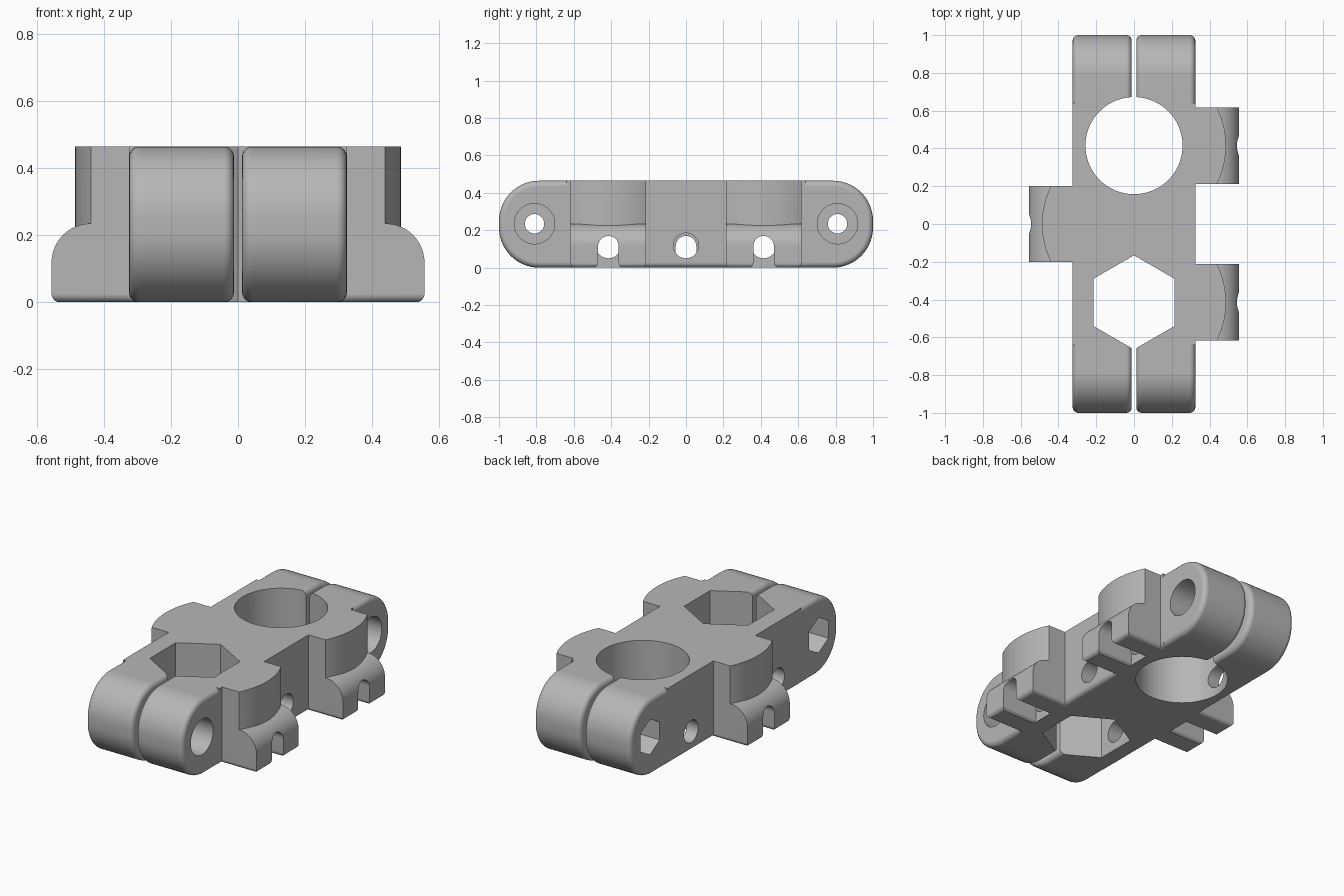
import bpy, bmesh
from math import sin, cos, pi, radians

if "Cube" in bpy.data.objects:
    bpy.data.objects.remove(bpy.data.objects["Cube"], do_unlink=True)

H = 0.465        # height of the block
W = 0.325        # half width of the block
PITCH = 0.415    # distance of the main bores from the middle

grey = bpy.data.materials.new("light_grey")
grey.use_nodes = True
grey.diffuse_color = (0.47, 0.47, 0.47, 1)
for node in grey.node_tree.nodes:
    if node.type == 'BSDF_PRINCIPLED':
        node.inputs["Base Color"].default_value = grey.diffuse_color
        node.inputs["Roughness"].default_value = 0.6


def arc(cx, cy, r, a0, a1, n):
    """Points on an arc, angles in degrees."""
    angles = [radians(a0 + (a1 - a0) * i / n) for i in range(n + 1)]
    return [(cx + r * cos(a), cy + r * sin(a)) for a in angles]


def ngon(cx, cy, r, n):
    return arc(cx, cy, r, 90, 450, n)[:-1]


def prism(name, points, axis, a, b, fillet=0, rule=None):
    """Extrude a 2D outline along an axis, then round the edges the rule picks."""
    place = {'x': lambda t, u, v: (t, u, v),
             'y': lambda t, u, v: (u, t, v),
             'z': lambda t, u, v: (u, v, t)}[axis]
    bm = bmesh.new()
    ends = [[bm.verts.new(place(t, u, v)) for u, v in points] for t in (a, b)]
    for ring in ends:
        bm.faces.new(ring)
    n = len(points)
    for i in range(n):
        j = (i + 1) % n
        bm.faces.new((ends[0][i], ends[0][j], ends[1][j], ends[1][i]))
    bmesh.ops.recalc_face_normals(bm, faces=bm.faces)
    if fillet:
        edges = [e for e in bm.edges if rule(e.verts[0].co, e.verts[1].co)]
        bmesh.ops.bevel(bm, geom=edges, offset=fillet, segments=5,
                        profile=0.5, affect='EDGES')
        bmesh.ops.recalc_face_normals(bm, faces=bm.faces)
    mesh = bpy.data.meshes.new(name)
    bm.to_mesh(mesh)
    bm.free()
    mesh.materials.append(grey)
    obj = bpy.data.objects.new(name, mesh)
    bpy.context.collection.objects.link(obj)
    return obj


def combine(target, tool, operation):
    """Apply one boolean step and discard the tool."""
    tool.hide_render = True
    bpy.context.view_layer.objects.active = target
    mod = target.modifiers.new("step", 'BOOLEAN')
    mod.operation = operation
    mod.solver = 'EXACT'
    mod.object = tool
    bpy.ops.object.modifier_apply(modifier=mod.name)
    bpy.data.objects.remove(tool, do_unlink=True)


# Core block with softened lower edges
block = prism("clamp_block", [(-W, 0), (W, 0), (W, H), (-W, H)], 'y', -0.64, 0.64, 0.028,
              lambda p, q: p.z == q.z == 0 and p.x == q.x)

# Four rounded clamp jaws, leaving a thin slot between each pair
R = 0.215
for sy in (-1, 1):
    side = [(0.5, 0)] + arc(1 - R, R, R, -90, 0, 14) + arc(1 - R, H - R, R, 0, 90, 14) + [(0.5, H)]
    outline = [(sy * y, z) for y, z in side]
    for sx in (-1, 1):
        jaw = prism("jaw", outline, 'x', sx * 0.012, sx * W, 0.03,
                    lambda p, q: abs(p.x - q.x) < 1e-6)
        combine(block, jaw, 'UNION')

# Three side lugs: a rounded foot below and a curved pad above
lugs = [(1, PITCH), (1, -PITCH), (-1, 0)]
HALF = 0.202
for sx, cy in lugs:
    foot = [(0.25, 0), (0.557, 0)] + arc(0.44, 0.118, 0.117, 0, 90, 12) + [(0.25, 0.235)]
    combine(block, prism("lug_foot", [(sx * x, z) for x, z in foot], 'y',
                         cy - HALF, cy + HALF, 0.025,
                         lambda p, q: p.z == q.z == 0 and max(abs(p.x), abs(q.x)) > 0.3),
            'UNION')
    pad = [(0.25, -HALF)] + arc(0.037, 0, 0.45, -26.7, 26.7, 20) + [(0.25, HALF)]
    pad = [(sx * x, cy + max(-HALF, min(HALF, y))) for x, y in pad]
    combine(block, prism("lug_pad", pad, 'z', 0.1, H), 'UNION')

# Main vertical bores: one round, one hexagonal
combine(block, prism("round_bore", ngon(0, PITCH, 0.257, 72), 'z', -0.1, 0.6), 'DIFFERENCE')
combine(block, prism("hex_bore", ngon(0, -PITCH, 0.249, 6), 'z', -0.1, 0.6), 'DIFFERENCE')

# Cross holes through the block
for cy in (-PITCH, 0, PITCH):
    combine(block, prism("cross_hole", ngon(cy, 0.1175, 0.0675, 32), 'x', -W, W), 'DIFFERENCE')

# Round-topped slots in the lugs, flared at the bottom
for sx, cy in lugs:
    flare = [(0.055, 0.025), (0.06, 0.01), (0.078, -0.005)]
    slot = ([(-y, z) for y, z in reversed(flare)]
            + arc(0, 0.115, 0.055, 180, 0, 16) + flare)
    combine(block, prism("lug_slot", [(cy + y, z) for y, z in slot], 'x',
                         sx * 0.32, sx * 0.7), 'DIFFERENCE')

# Clamp screws: through hole, round head recess, hexagonal nut recess
for cy in (-0.81, 0.81):
    for name, r, n, a, b in (("screw_hole", 0.052, 32, -0.4, 0.4),
                             ("head_recess", 0.108, 40, 0.15, 0.4),
                             ("nut_recess", 0.108, 6, -0.4, -0.15)):
        combine(block, prism(name, ngon(cy, 0.235, r, n), 'x', a, b), 'DIFFERENCE')

# Smooth shading with sharp edges kept
bpy.ops.object.select_all(action='DESELECT')
block.select_set(True)
bpy.context.view_layer.objects.active = block
bpy.ops.object.shade_smooth_by_angle(angle=radians(30))
weighted = block.modifiers.new("weighted_normals", 'WEIGHTED_NORMAL')
weighted.keep_sharp = True
